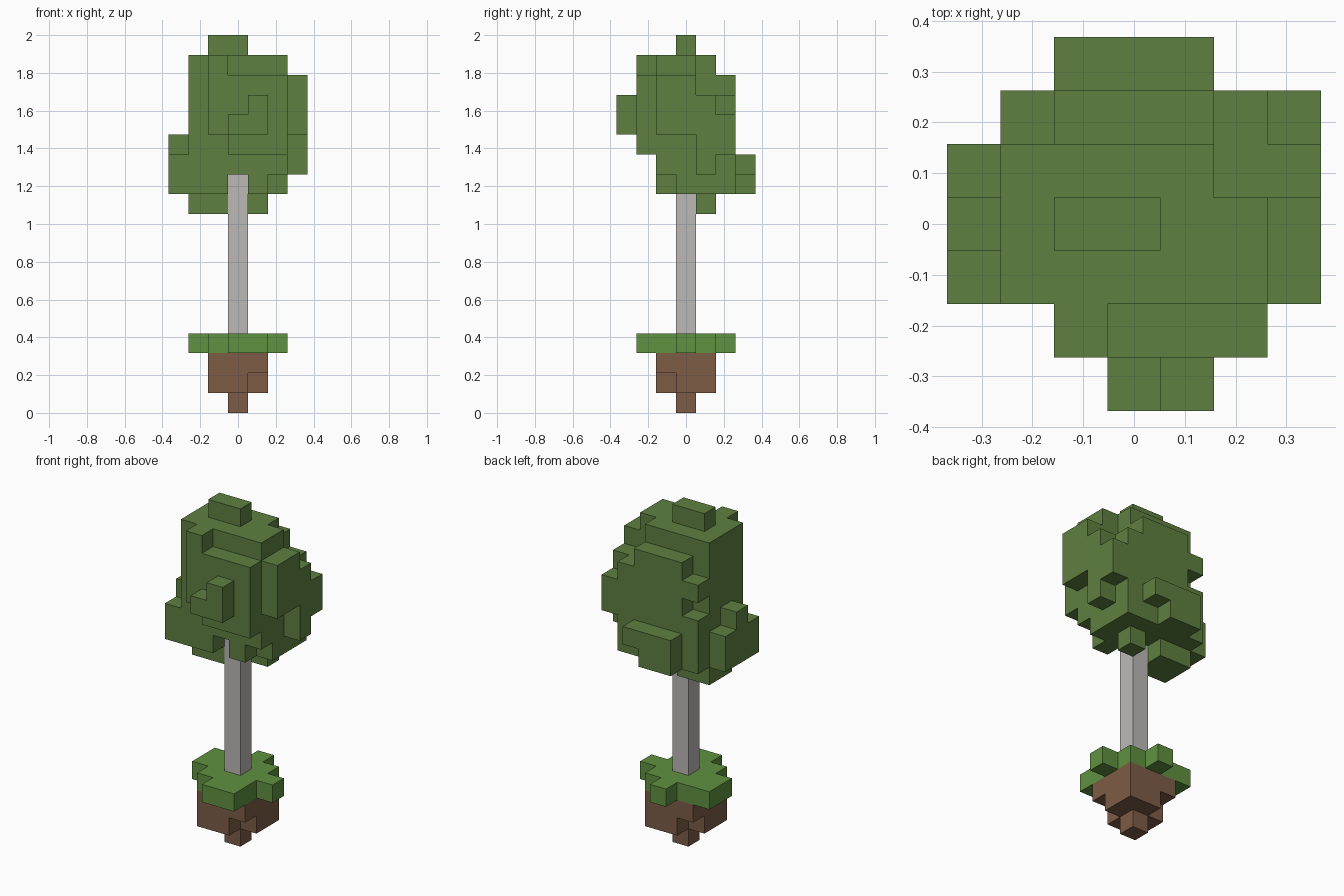
import bpy
import bmesh
from itertools import product
from mathutils import Vector

cube = bpy.data.objects.get("Cube")
if cube:
    bpy.data.objects.remove(cube, do_unlink=True)

UNIT = 2 / 19  # edge of one block


def material(name, rgb):
    mat = bpy.data.materials.new(name)
    mat.use_nodes = True
    mat.diffuse_color = (*rgb, 1)
    mat.node_tree.nodes["Principled BSDF"].inputs["Base Color"].default_value = (*rgb, 1)
    return mat


def cells(*boxes):
    """Blocks in boxes given as inclusive (x, x, y, y, z, z) ranges."""
    found = set()
    for x0, x1, y0, y1, z0, z1 in boxes:
        found |= set(product(range(x0, x1 + 1), range(y0, y1 + 1), range(z0, z1 + 1)))
    return found


def build(name, blocks, mat):
    """Skin the blocks with their exposed faces, merged into large flat ones."""
    bm = bmesh.new()
    for block in blocks:
        centre = Vector(block) + Vector((0, 0, 0.5))
        for axis, side in product(range(3), (-1, 1)):
            normal = Vector((0, 0, 0))
            normal[axis] = side
            if tuple(int(c) for c in Vector(block) + normal) in blocks:
                continue
            u = Vector((0, 0, 0))
            u[(axis + 1) % 3] = 0.5
            v = normal.cross(u)
            middle = centre + normal / 2
            corners = (middle - u - v, middle + u - v, middle + u + v, middle - u + v)
            bm.faces.new([bm.verts.new(c * UNIT) for c in corners])
    bmesh.ops.remove_doubles(bm, verts=bm.verts, dist=UNIT / 100)
    bmesh.ops.dissolve_limit(bm, angle_limit=0.01, verts=bm.verts, edges=bm.edges)
    mesh = bpy.data.meshes.new(name)
    bm.to_mesh(mesh)
    bm.free()
    mesh.materials.append(mat)
    obj = bpy.data.objects.new(name, mesh)
    bpy.context.collection.objects.link(obj)


leaf_green = material("leaf green", (0.112, 0.216, 0.051))
grass_green = material("grass green", (0.115, 0.285, 0.051))
bark_grey = material("bark grey", (0.503, 0.485, 0.468))
soil_brown = material("soil brown", (0.205, 0.107, 0.061))

# Soil clump with two chipped lower corners
soil = cells((0, 0, 0, 0, 0, 0), (-1, 1, -1, 1, 1, 2))
soil -= {(1, -1, 1), (-1, 1, 1)}
build("soil", soil, soil_brown)

# Ragged grass cap
build("grass", cells(
    (-1, 1, -1, 1, 3, 3), (0, 1, -2, -2, 3, 3), (2, 2, 0, 0, 3, 3),
    (-2, -2, 0, 1, 3, 3), (0, 0, 2, 2, 3, 3)), grass_green)

# Trunk
trunk = cells((0, 0, 0, 0, 4, 11))
build("trunk", trunk, bark_grey)

# Crown: main mass with a step cut from its back left top
crown = cells((-2, 2, -1, 1, 12, 17)) - cells((2, 2, 1, 1, 16, 17))
# Underside, open around the trunk
crown |= cells((-2, 1, -1, 2, 11, 11), (2, 2, 0, 2, 11, 11),
               (-2, -1, 0, 1, 10, 10), (1, 1, 1, 1, 10, 10))
crown -= trunk | {(0, -1, 11)}
# Back clumps
crown |= cells((-2, 2, 2, 2, 11, 13), (-1, 2, 2, 2, 14, 15), (-2, -2, 2, 2, 15, 15),
               (-1, 1, 2, 2, 16, 16), (-1, 1, 3, 3, 12, 12), (-1, 0, 3, 3, 11, 11))
# Left clumps
crown |= cells((3, 3, -1, 0, 14, 16), (3, 3, 1, 1, 12, 15), (3, 3, 2, 2, 13, 14))
# Right clumps
crown |= cells((-3, -3, -1, 1, 11, 12), (-3, -3, 0, 0, 13, 13))
# Front clumps
crown |= cells((-1, -1, -2, -2, 14, 17), (0, 2, -2, -2, 13, 16),
               (0, 1, -3, -3, 14, 14), (1, 1, -3, -3, 15, 15))
# Top tuft
crown |= cells((-1, 0, 0, 0, 18, 18))
build("crown", crown, leaf_green)
